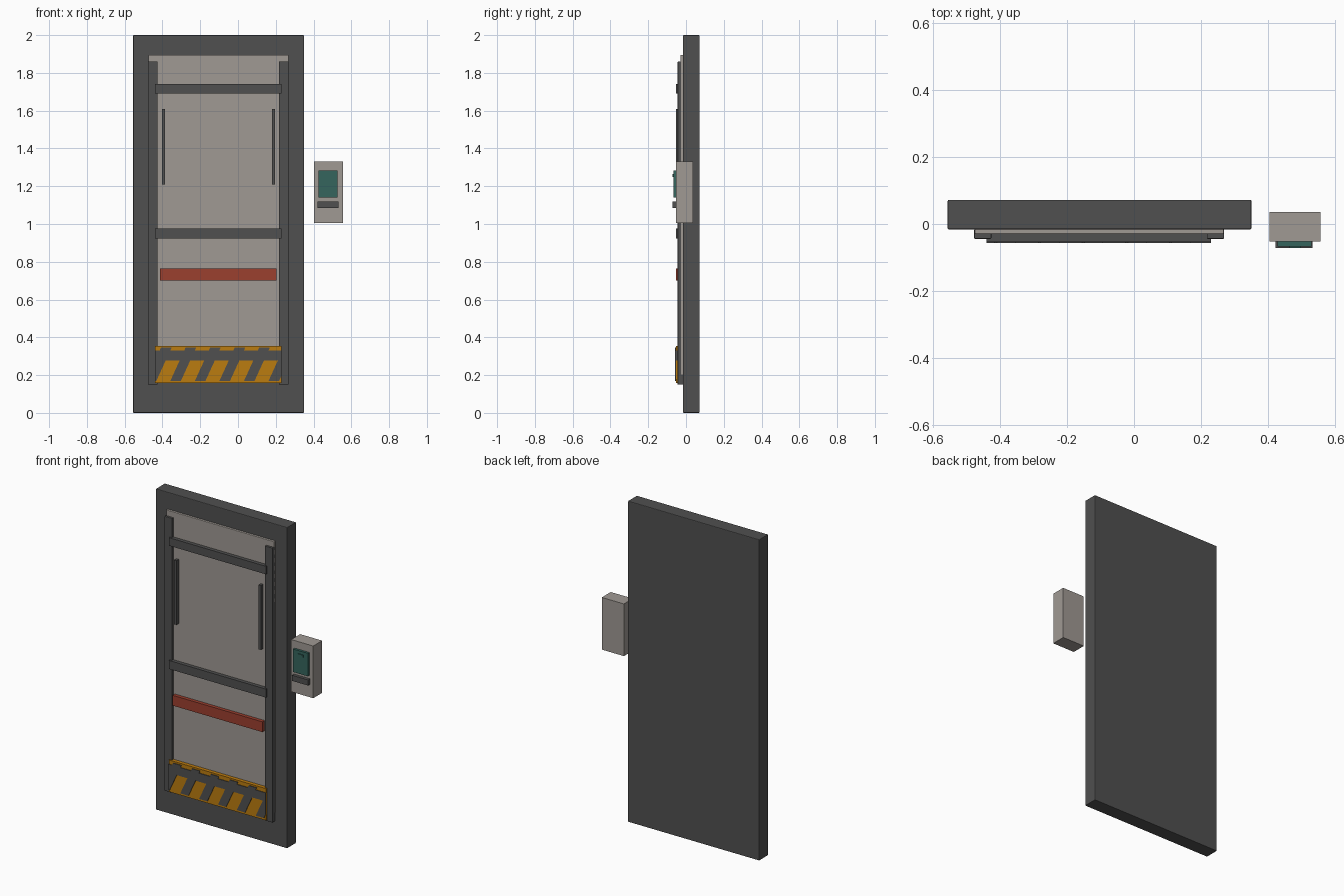
import bpy
import bmesh

cube = bpy.data.objects.get("Cube")
if cube:
    bpy.data.objects.remove(cube, do_unlink=True)


def material(name, rgb):
    mat = bpy.data.materials.new(name)
    mat.use_nodes = True
    mat.diffuse_color = (*rgb, 1)
    mat.node_tree.nodes["Principled BSDF"].inputs["Base Color"].default_value = (*rgb, 1)
    return mat


DARK = material("dark_steel", (0.08, 0.08, 0.08))
LIGHT = material("warm_grey", (0.35, 0.32, 0.295))
ORANGE = material("hazard_orange", (0.5, 0.2, 0.005))
RED = material("signal_red", (0.33, 0.05, 0.028))
TEAL = material("screen_teal", (0.035, 0.13, 0.11))


def finish(name, bm, mat, bevel=0):
    bmesh.ops.recalc_face_normals(bm, faces=bm.faces)
    mesh = bpy.data.meshes.new(name)
    bm.to_mesh(mesh)
    bm.free()
    mesh.materials.append(mat)
    obj = bpy.data.objects.new(name, mesh)
    bpy.context.collection.objects.link(obj)
    if bevel:
        mod = obj.modifiers.new("soft_edges", 'BEVEL')
        mod.width = bevel
        mod.segments = 2
    return obj


def box(name, mat, x, y, z, bevel=0):
    """Box from (low, high) pairs along each axis."""
    bm = bmesh.new()
    bmesh.ops.create_cube(bm, size=1)
    for v in bm.verts:
        v.co = [(lo + hi) / 2 + c * (hi - lo) for c, (lo, hi) in zip(v.co, (x, y, z))]
    return finish(name, bm, mat, bevel)


# Door frame slab and the raised door panel
WALL, PANEL, RAIL, BAR = -0.016, -0.03, -0.044, -0.053
CENTRE = -0.104
box("door_frame", DARK, (-0.555, 0.35), (WALL, 0.072), (0, 2), 0.004)
box("door_panel", LIGHT, (-0.475, 0.268), (PANEL, WALL + 0.01), (0.2, 1.895), 0.003)

# Side rails and slim handles, mirrored about the door's centre
for side, sign in (("right", -1), ("left", 1)):
    def span(inner, outer):
        return sorted((CENTRE + sign * inner, CENTRE + sign * outer))
    box(side + "_rail", DARK, span(0.321, 0.372), (RAIL, WALL), (0.15, 1.86), 0.002)
    box(side + "_handle", DARK, span(0.283, 0.299), (BAR, PANEL + 0.005), (1.21, 1.61))

# Horizontal crossbars
WIDE = (-0.44, 0.23)
for name, low, high in (("upper", 1.69, 1.74), ("middle", 0.922, 0.975), ("lower", 0.277, 0.33)):
    front = BAR - 0.004 if name == "lower" else BAR
    box(name + "_crossbar", DARK, WIDE, (front, PANEL + 0.005), (low, high))

# Red marker strip and hazard plate
box("marker_strip", RED, (-0.414, 0.204), (-0.052, PANEL + 0.005), (0.7, 0.764))
box("hazard_plate", ORANGE, WIDE, (BAR, WALL), (0.157, 0.355))

# Slanted hazard stripes, trimmed to the plate's ends
for i in range(6):
    x = -0.488 + i * 0.13
    low, high, width, lean = 0.17, 0.345, 0.056, 0.08
    corners = ((x, low), (x + width, low), (x + width + lean, high), (x + lean, high))
    bm = bmesh.new()
    bm.faces.new([bm.verts.new((cx, BAR, cz)) for cx, cz in corners])
    for end, sign in zip(WIDE, (-1, 1)):
        bmesh.ops.bisect_plane(bm, geom=bm.verts[:] + bm.edges[:] + bm.faces[:],
                               plane_co=(end, 0, 0), plane_no=(sign, 0, 0), clear_outer=True)
    made = bmesh.ops.extrude_face_region(bm, geom=bm.faces[:])
    moved = [g for g in made["geom"] if isinstance(g, bmesh.types.BMVert)]
    bmesh.ops.translate(bm, verts=moved, vec=(0, -0.004, 0))
    finish(f"hazard_stripe_{i + 1}", bm, DARK)

# Wall control box beside the door
FACE = -0.052
box("control_box", LIGHT, (0.403, 0.555), (FACE, 0.036), (1.005, 1.33))
box("control_screen", TEAL, (0.427, 0.528), (-0.067, FACE + 0.005), (1.14, 1.283))
box("screen_indicator", TEAL, (0.463, 0.498), (-0.072, -0.066), (1.25, 1.265))
box("control_button", DARK, (0.422, 0.532), (-0.071, FACE + 0.005), (1.085, 1.12))
